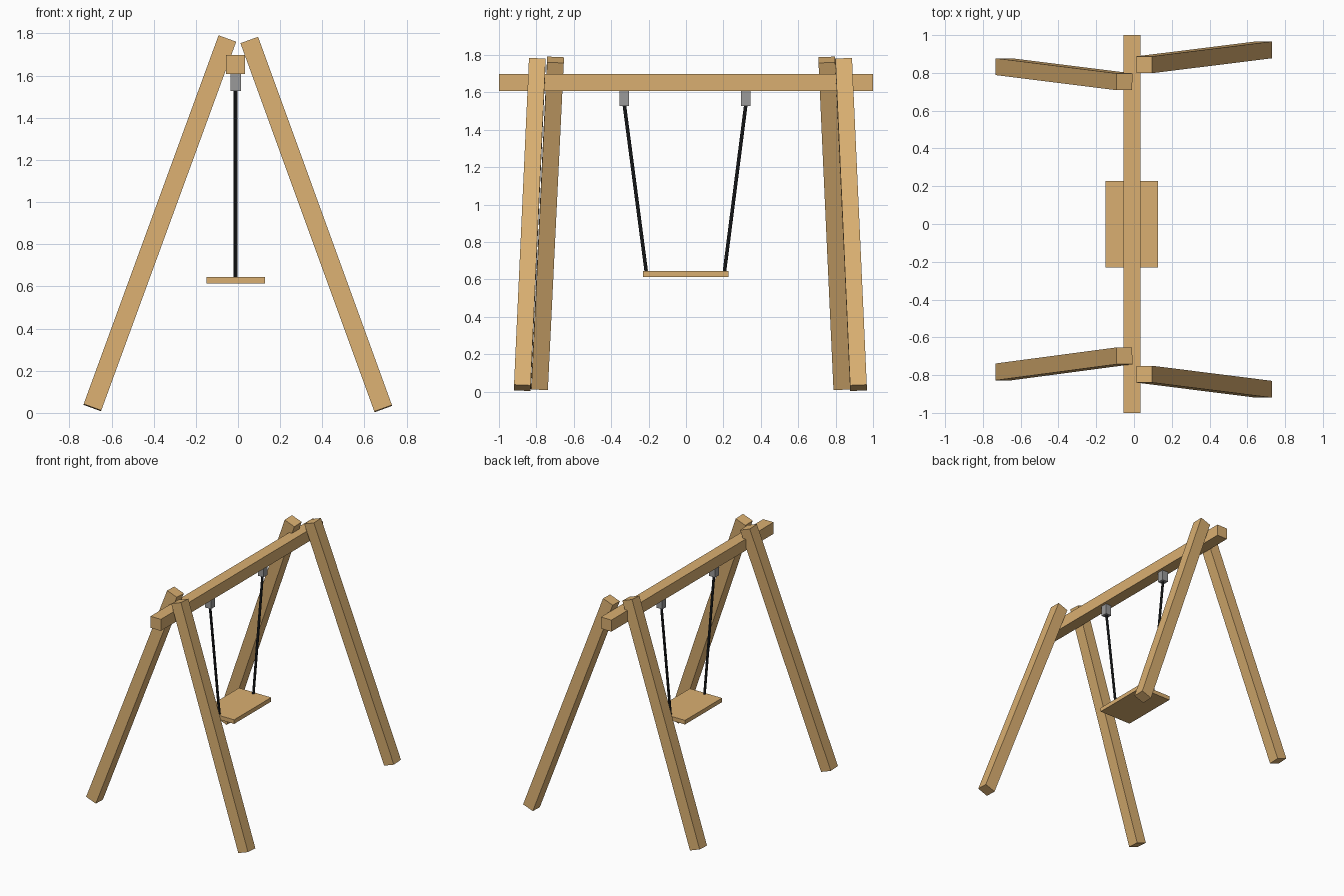
import bpy, bmesh, math
from mathutils import Vector, Matrix

if "Cube" in bpy.data.objects:
    bpy.data.objects.remove(bpy.data.objects["Cube"])


def material(name, rgb):
    m = bpy.data.materials.new(name)
    m.diffuse_color = (*rgb, 1)
    m.use_nodes = True
    m.node_tree.nodes["Principled BSDF"].inputs["Base Color"].default_value = m.diffuse_color
    return m


WOOD = material("light wood", (0.70, 0.43, 0.165))
METAL = material("grey metal", (0.32, 0.32, 0.32))
ROPE = material("black rope", (0.018, 0.020, 0.022))


def finish(name, bm, mat):
    me = bpy.data.meshes.new(name)
    bm.to_mesh(me)
    bm.free()
    me.materials.append(mat)
    ob = bpy.data.objects.new(name, me)
    bpy.context.collection.objects.link(ob)
    return ob


def box(name, centre, size, mat):
    bm = bmesh.new()
    bmesh.ops.create_cube(bm, size=1, matrix=Matrix.Translation(centre) @ Matrix.Diagonal((*size, 1)))
    return finish(name, bm, mat)


def leaning_post(name, bottom, top, width, mat):
    # square post whose width edge stays in the xz plane
    a, b = Vector(bottom), Vector(top)
    z = (b - a).normalized()
    x = Vector((0, 1, 0)).cross(z).normalized()
    y = z.cross(x)
    rot = Matrix((x, y, z)).transposed().to_4x4()
    bm = bmesh.new()
    bmesh.ops.create_cube(bm, size=1, matrix=Matrix.Translation((a + b) / 2) @ rot
                          @ Matrix.Diagonal((width, width, (b - a).length, 1)))
    return finish(name, bm, mat)


def rod(name, bottom, top, radius, mat):
    a, b = Vector(bottom), Vector(top)
    d = b - a
    bm = bmesh.new()
    bmesh.ops.create_cone(bm, cap_ends=True, segments=8, radius1=radius, radius2=radius, depth=d.length,
                          matrix=Matrix.Translation((a + b) / 2) @ d.to_track_quat('Z', 'Y').to_matrix().to_4x4())
    return finish(name, bm, mat)


CX = -0.011  # middle line of beam and swing

# Top beam and seat
box("top_beam", (CX, 0, 1.653), (0.09, 2.0, 0.09), WOOD)
box("seat", (CX, -0.002, 0.629), (0.278, 0.457, 0.032), WOOD)

# Staggered splayed legs: name, bottom, top
legs = [
    ("left_front_leg", (-0.691, -0.783, 0.025), (-0.051, -0.698, 1.774)),
    ("left_back_leg", (-0.691, 0.833, 0.025), (-0.051, 0.753, 1.774)),
    ("right_front_leg", (0.689, -0.875, 0.020), (0.054, -0.795, 1.767)),
    ("right_back_leg", (0.689, 0.922, 0.020), (0.054, 0.843, 1.767)),
]
for name, bottom, top in legs:
    leaning_post(name, bottom, top, 0.089, WOOD)

# Hangers and ropes
for side, y_top, y_seat in (("front", -0.330, -0.213), ("back", 0.320, 0.206)):
    box(side + "_hanger", (CX, y_top, 1.568), (0.05, 0.05, 0.084), METAL)
    rod(side + "_rope", (CX, y_seat, 0.645), (CX, y_top, 1.535), 0.0095, ROPE)
